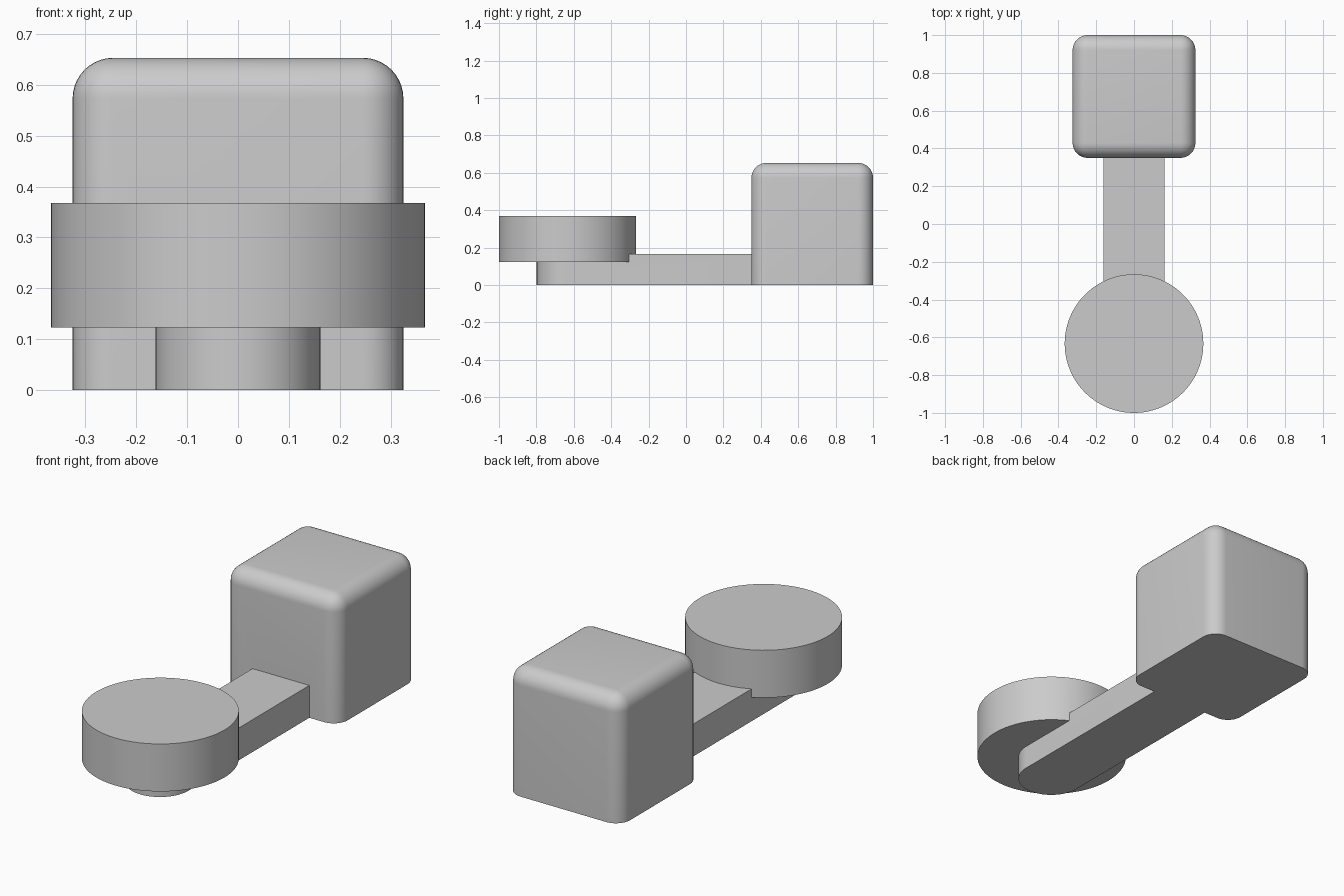
import bpy, bmesh, math
from mathutils import Matrix

if "Cube" in bpy.data.objects:
    bpy.data.objects.remove(bpy.data.objects["Cube"])

DISC_Y = -0.633


def make_object(name, bm):
    bmesh.ops.recalc_face_normals(bm, faces=bm.faces[:])
    mesh = bpy.data.meshes.new(name)
    bm.to_mesh(mesh)
    bm.free()
    obj = bpy.data.objects.new(name, mesh)
    bpy.context.collection.objects.link(obj)
    return obj


def union(target, other):
    mod = target.modifiers.new("union", 'BOOLEAN')
    mod.operation = 'UNION'
    mod.solver = 'EXACT'
    mod.object = other
    bpy.context.view_layer.objects.active = target
    bpy.ops.object.modifier_apply(modifier=mod.name)
    bpy.data.objects.remove(other)


# Block: rounded everywhere except around its flat base
bm = bmesh.new()
bmesh.ops.create_cube(bm, size=1, matrix=Matrix.Translation((0, 0.675, 0.3265))
                      @ Matrix.Diagonal((0.65, 0.65, 0.653, 1)))
edges = [e for e in bm.edges if max(v.co.z for v in e.verts) > 0.1]
bmesh.ops.bevel(bm, geom=edges, offset=0.08, segments=10, profile=0.5,
                affect='EDGES', clamp_overlap=True)
body = make_object("block_arm_and_disc", bm)

# Arm: flat bar with a half-round front end, running into the block
r = 0.162
outline = [(r, 0.5), (-r, 0.5)]
for i in range(33):
    a = math.pi + math.pi * i / 32
    outline.append((r * math.cos(a), -0.636 + r * math.sin(a)))
bm = bmesh.new()
base = bm.faces.new([bm.verts.new((x, y, 0)) for x, y in outline])
top = bmesh.ops.extrude_face_region(bm, geom=[base], use_keep_orig=True)["geom"]
bmesh.ops.translate(bm, vec=(0, 0, 0.167),
                    verts=[v for v in top if isinstance(v, bmesh.types.BMVert)])
arm = make_object("arm", bm)

# Disc: resting over the rounded end of the arm
bm = bmesh.new()
bmesh.ops.create_cone(bm, cap_ends=True, segments=96, radius1=0.367, radius2=0.367,
                      depth=0.245, matrix=Matrix.Translation((0, DISC_Y, 0.2455)))
disc = make_object("disc", bm)

# Fuse the parts into one solid and smooth the curved surfaces
union(body, arm)
union(body, disc)
bpy.ops.object.select_all(action='DESELECT')
body.select_set(True)
bpy.context.view_layer.objects.active = body
bpy.ops.object.shade_smooth_by_angle(angle=math.radians(30))
